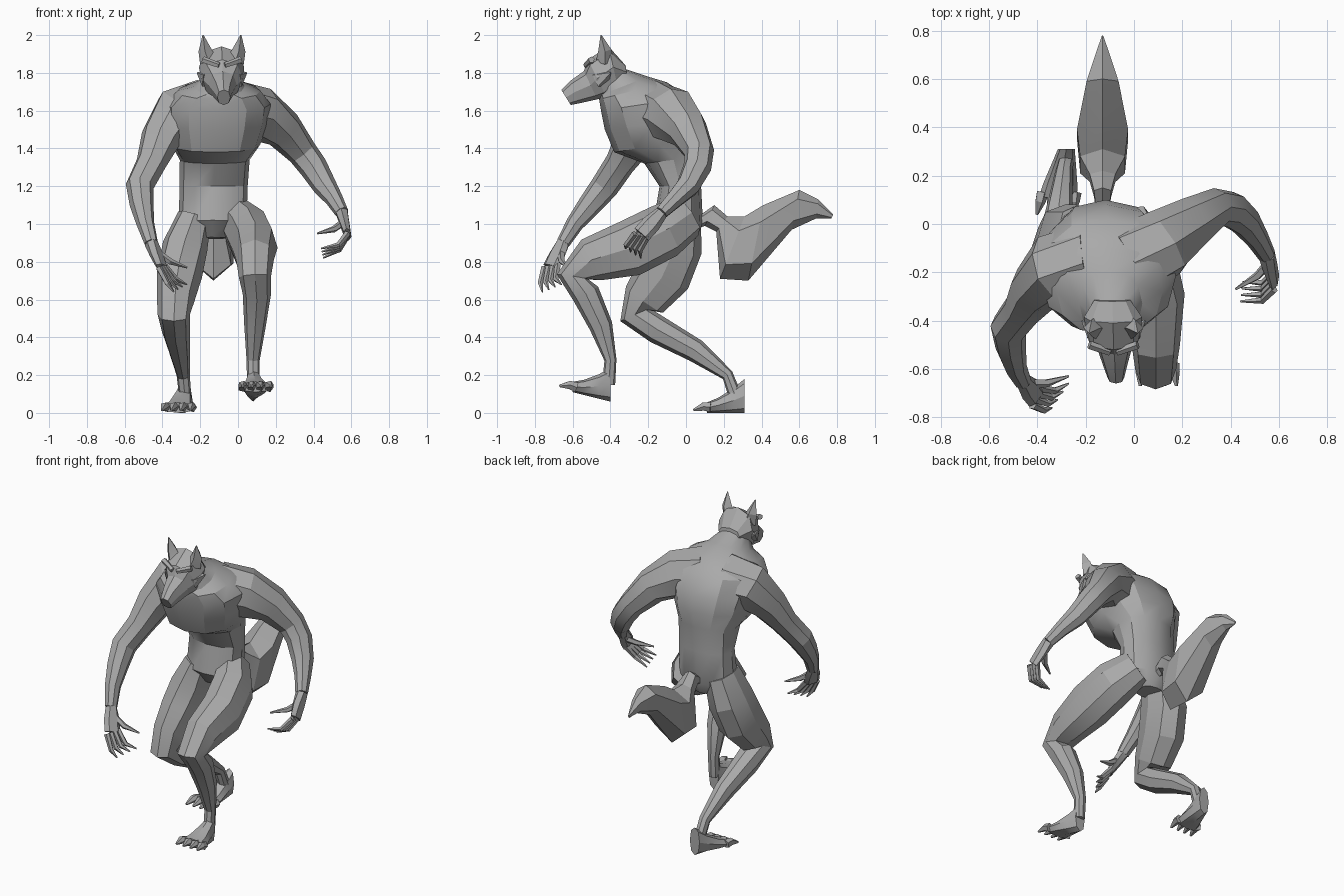
import bpy
import bmesh
import math
from mathutils import Vector

default_cube = bpy.data.objects.get("Cube")
if default_cube:
    bpy.data.objects.remove(default_cube)

FUR_COLOUR = (.4, .4, .4, 1)
fur = bpy.data.materials.new("grey_fur")
fur.use_nodes = True
fur.diffuse_color = FUR_COLOUR
fur.node_tree.nodes["Principled BSDF"].inputs["Base Color"].default_value = FUR_COLOUR

SIDE = Vector((1, 0, 0))
UP = Vector((0, 0, 1))


def boxy(value):
    """Push a circle coordinate slightly towards a rounded square."""
    return math.copysign(abs(value) ** .88, value)


def loft(name, rings, sides, angle):
    """Skin a closed surface over rings of (centre, first axis, second axis)."""
    bm = bmesh.new()
    turns = [math.tau * i / sides for i in range(sides)]
    loops = []
    for centre, first, second in rings:
        loops.append([bm.verts.new(centre + first * boxy(math.cos(turn)) + second * boxy(math.sin(turn)))
                      for turn in turns])
    for lower, upper in zip(loops, loops[1:]):
        for i in range(sides):
            j = (i + 1) % sides
            bm.faces.new((lower[i], lower[j], upper[j], upper[i]))
    bm.faces.new(loops[0])
    bm.faces.new(loops[-1])
    bmesh.ops.recalc_face_normals(bm, faces=bm.faces)
    mesh = bpy.data.meshes.new(name)
    bm.to_mesh(mesh)
    bm.free()
    mesh.materials.append(fur)
    part = bpy.data.objects.new(name, mesh)
    bpy.context.collection.objects.link(part)
    bpy.ops.object.select_all(action='DESELECT')
    part.select_set(True)
    bpy.context.view_layer.objects.active = part
    bpy.ops.object.shade_smooth_by_angle(angle=math.radians(angle))


def slabs(name, start_x, end_x, sections, sides, angle):
    """Sections hold front y and z, back y and z, and half width."""
    rings = []
    for i, (front_y, front_z, back_y, back_z, half_width) in enumerate(sections):
        x = start_x + (end_x - start_x) * i / (len(sections) - 1)
        front = Vector((x, front_y, front_z))
        back = Vector((x, back_y, back_z))
        rings.append(((front + back) / 2, (front - back) / 2, SIDE * half_width))
    loft(name, rings, sides, angle)


def tube(name, path, widths, depths=None, wide=SIDE, sides=8):
    """Sweep an oval along a path, its width lying along the wide direction."""
    path = [Vector(point) for point in path]
    rings = []
    for i, (point, width, depth) in enumerate(zip(path, widths, depths or widths)):
        along = (path[min(i + 1, len(path) - 1)] - path[max(i - 1, 0)]).normalized()
        across = (wide - along * wide.dot(along)).normalized()
        rings.append((point, across * width, along.cross(across) * depth))
    loft(name, rings, sides, 22)


def digit(name, base, tip, bulge, radius):
    """One bent, tapering finger or toe."""
    middle = base.lerp(tip, .4) + bulge
    tube(name, (base, middle, tip), (radius, radius * .85, radius * .25), sides=5)


def hand(side, wrist, knuckles, tips, thumb_tip):
    """Palm, four curled fingers fanned between two ends, and a thumb."""
    wrist, thumb_tip = Vector(wrist), Vector(thumb_tip)
    inner, outer = map(Vector, knuckles)
    inner_tip, outer_tip = map(Vector, tips)
    palm_end = inner.lerp(outer, .5)
    bulge = (palm_end - wrist).normalized() * .04
    tube(f"{side}_palm", (wrist, wrist.lerp(palm_end, .5), palm_end),
         (.035, .05, .05), (.035, .028, .02), wide=outer - inner, sides=6)
    for i in range(4):
        digit(f"{side}_finger_{i + 1}", inner.lerp(outer, i / 3),
              inner_tip.lerp(outer_tip, i / 3), bulge, .017)
    digit(f"{side}_thumb", wrist.lerp(inner, .4), thumb_tip, bulge / 2, .02)


def foot(side, heel, forward):
    """Wedge from heel to ball, with four toes ahead of it."""
    heel, forward = Vector(heel), Vector(forward)
    rings = []
    for along, height, half_width in ((0, .18, .035), (.3, .13, .05), (.7, .08, .07), (1, .055, .08)):
        centre = heel + forward * along + UP * height / 2
        rings.append((centre, UP * height / 2, SIDE * half_width))
    loft(f"{side}_foot", rings, 8, 22)
    for i in range(4):
        spread = SIDE * (i - 1.5)
        base = heel + forward * .9 + UP * .03 + spread * .045
        tip = base + forward * .45 - UP * .015 + spread * .005
        digit(f"{side}_toe_{i + 1}", base, tip, UP * .01, .027)


# Trunk rising from the crotch through the waist and chest to the neck
slabs("torso", -.14, -.09, (
    (-.1, .93, .05, .92, .08),
    (-.17, 1.02, .09, 1, .18),
    (-.14, 1.2, .08, 1.2, .18),
    (-.22, 1.32, .09, 1.36, .185),
    (-.38, 1.38, .1, 1.46, .235),
    (-.43, 1.5, .08, 1.56, .27),
    (-.45, 1.6, .02, 1.67, .28),
    (-.46, 1.66, -.1, 1.75, .22),
    (-.46, 1.68, -.2, 1.78, .13),
    (-.45, 1.74, -.32, 1.82, .085)), 12, 30)

# Head from the muzzle to the back of the skull
slabs("head", -.075, -.09, (
    (-.66, 1.71, -.61, 1.63, .035),
    (-.61, 1.76, -.56, 1.64, .05),
    (-.54, 1.81, -.47, 1.66, .075),
    (-.52, 1.87, -.42, 1.67, .11),
    (-.41, 1.94, -.36, 1.72, .12),
    (-.32, 1.84, -.31, 1.77, .075)), 8, 12)

# Ears, cheek tufts and brows, mirrored about the head
for side, sign in (("right", -1), ("left", 1)):
    def beside(offset, y, z):
        return (sign * offset - .085, y, z)

    tube(f"{side}_ear", (beside(.07, -.43, 1.86), beside(.09, -.43, 1.92), beside(.1, -.45, 2)),
         (.048, .035, .003), sides=4)
    tube(f"{side}_cheek", (beside(.07, -.45, 1.77), beside(.13, -.4, 1.8)), (.055, .004), wide=UP, sides=5)
    tube(f"{side}_brow", (beside(.015, -.53, 1.84), beside(.1, -.5, 1.87)), (.015, .018), wide=UP, sides=5)

# Arms share one taper from shoulder to wrist
arm_radii = (.16, .145, .107, .08, .075, .063, .047, .036)
left_arm = ((-.02, -.16, 1.6), (.12, -.08, 1.58), (.24, .01, 1.5), (.34, .07, 1.38),
            (.4, .06, 1.3), (.46, .01, 1.2), (.51, -.06, 1.13), (.55, -.13, 1.06))
right_arm = ((-.18, -.16, 1.6), (-.33, -.19, 1.57), (-.41, -.27, 1.45), (-.46, -.35, 1.32),
             (-.52, -.43, 1.2), (-.51, -.51, 1.1), (-.49, -.59, 1), (-.46, -.65, .9))
tube("left_arm", left_arm, arm_radii, wide=Vector((0, 1, 0)))
tube("right_arm", right_arm, arm_radii)
hand("left", left_arm[-1], ((.58, -.2, .94), (.58, -.27, .95)),
     ((.45, -.24, .82), (.44, -.32, .87)), (.42, -.27, .95))
hand("right", right_arm[-1], ((-.39, -.68, .78), (-.42, -.75, .77)),
     ((-.27, -.66, .68), (-.34, -.76, .64)), (-.27, -.63, .77))

# Legs share one width and depth profile from hip to ankle
leg_widths = (.09, .12, .12, .1, .085, .075, .057, .035, .032)
leg_depths = (.12, .147, .15, .12, .085, .075, .062, .032, .035)
tube("left_leg", ((-.02, 0, 1.04), (.05, -.12, .96), (.09, -.3, .87), (.09, -.5, .81), (.09, -.6, .72),
                  (.1, -.53, .63), (.09, -.45, .46), (.08, -.4, .28), (.08, -.41, .15)),
     leg_widths, leg_depths)
tube("right_leg", ((-.23, -.04, 1.04), (-.28, -.06, .88), (-.31, -.12, .73), (-.33, -.22, .6),
                   (-.34, -.27, .52), (-.33, -.15, .44), (-.31, .05, .33), (-.29, .22, .2),
                   (-.28, .26, .09)),
     leg_widths, leg_depths)
foot("left", (.08, -.4, .06), (.015, -.2, .05))
foot("right", (-.28, .31, 0), (-.035, -.2, 0))

# Bushy tail, narrow at the root and pointed at the tip
slabs("tail", -.13, -.13, (
    (.05, 1.03, .05, .97, .03),
    (.15, 1.1, .1, .99, .04),
    (.22, 1.04, .16, .96, .06),
    (.31, 1.04, .18, .71, .105),
    (.41, 1.1, .33, .7, .12),
    (.6, 1.18, .56, .97, .075),
    (.7, 1.13, .69, 1.03, .035),
    (.78, 1.05, .77, 1.03, .004)), 6, 12)
